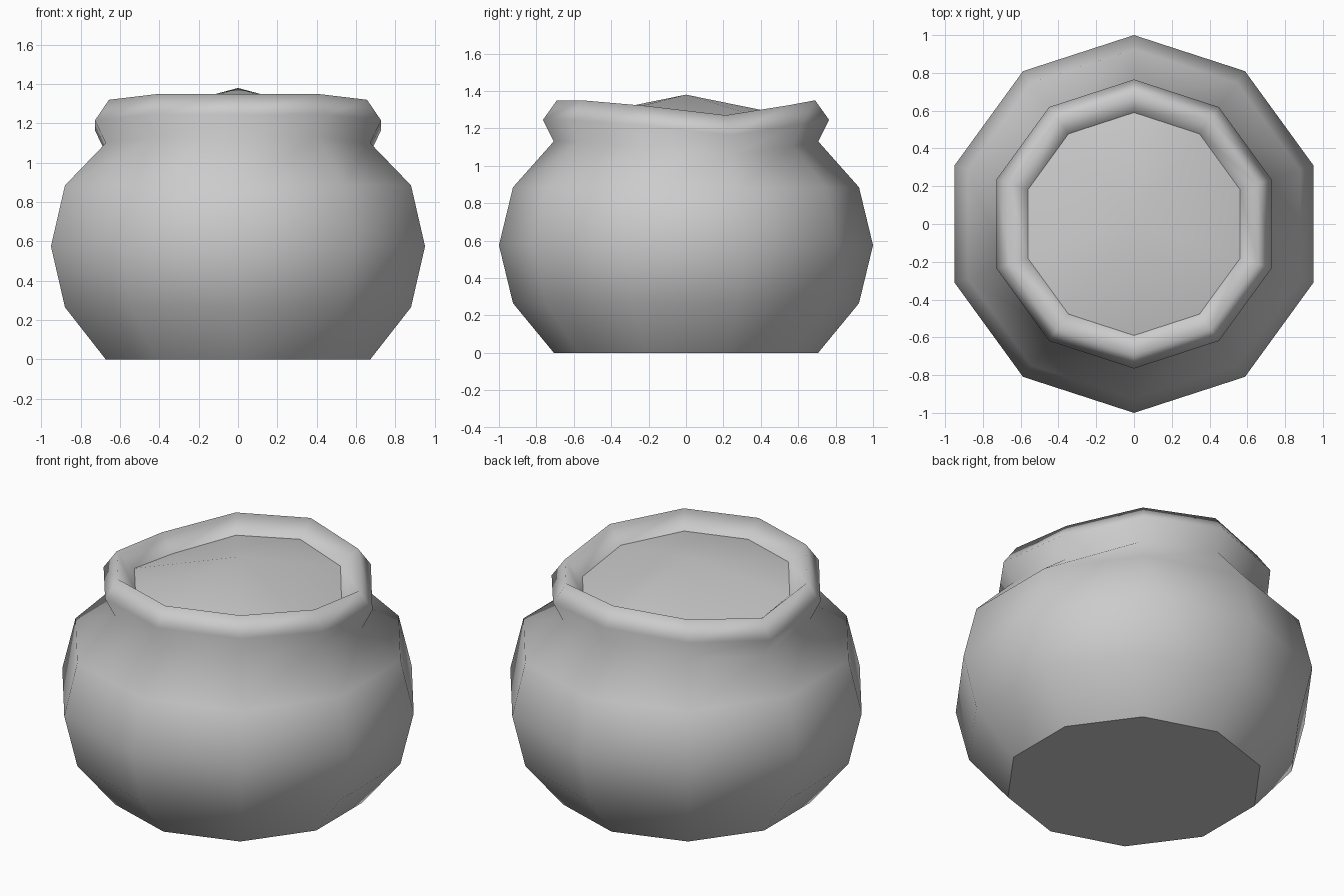
import bpy
import bmesh
from math import sin, cos, radians

SIDES = 10

if "Cube" in bpy.data.objects:
    bpy.data.objects.remove(bpy.data.objects["Cube"])

grey = bpy.data.materials.new("plain_grey")
grey.use_nodes = True
grey.diffuse_color = (0.6, 0.6, 0.6, 1)
grey.node_tree.nodes["Principled BSDF"].inputs["Base Color"].default_value = (0.6, 0.6, 0.6, 1)

# Sag of the uneven rim from the front vertex round to the back vertex
SAG = [0.0, 0.0, 0.03, 0.08, 0.025, 0.0]


def ring(bm, radius, z, sag=0.0):
    verts = []
    for i in range(SIDES):
        a = radians(-90 + i * 360 / SIDES)
        drop = SAG[min(i, SIDES - i)] * sag
        verts.append(bm.verts.new((radius * cos(a), radius * sin(a), z - drop)))
    return verts


def bridge(bm, low, high):
    for i in range(SIDES):
        j = (i + 1) % SIDES
        bm.faces.new((low[i], low[j], high[j], high[i]))


def finish(bm, name):
    for face in bm.faces:
        face.smooth = True
    mesh = bpy.data.meshes.new(name)
    bm.to_mesh(mesh)
    bm.free()
    mesh.materials.append(grey)
    obj = bpy.data.objects.new(name, mesh)
    bpy.context.collection.objects.link(obj)
    return obj


# Pot wall: belly, neck and rolled rim (radius, height, share of the sag)
PROFILE = [(0.707, 0, 0), (0.925, 0.265, 0), (1, 0.575, 0), (0.925, 0.885, 0),
           (0.707, 1.13, 1), (0.765, 1.245, 1), (0.69, 1.35, 1), (0.59, 1.26, 1)]
bm = bmesh.new()
rings = [ring(bm, *point) for point in PROFILE]
for low, high in zip(rings, rings[1:]):
    bridge(bm, low, high)
finish(bm, "pot_wall")

# Flat base
bm = bmesh.new()
bm.faces.new(list(reversed(ring(bm, 0.707, 0))))
finish(bm, "pot_base")

# Contents: shallow mound rising to the middle
bm = bmesh.new()
edge = ring(bm, 0.59, 1.26, 1)
peak = bm.verts.new((0, 0, 1.38))
for i in range(SIDES):
    bm.faces.new((edge[i], edge[(i + 1) % SIDES], peak))
finish(bm, "pot_contents")
